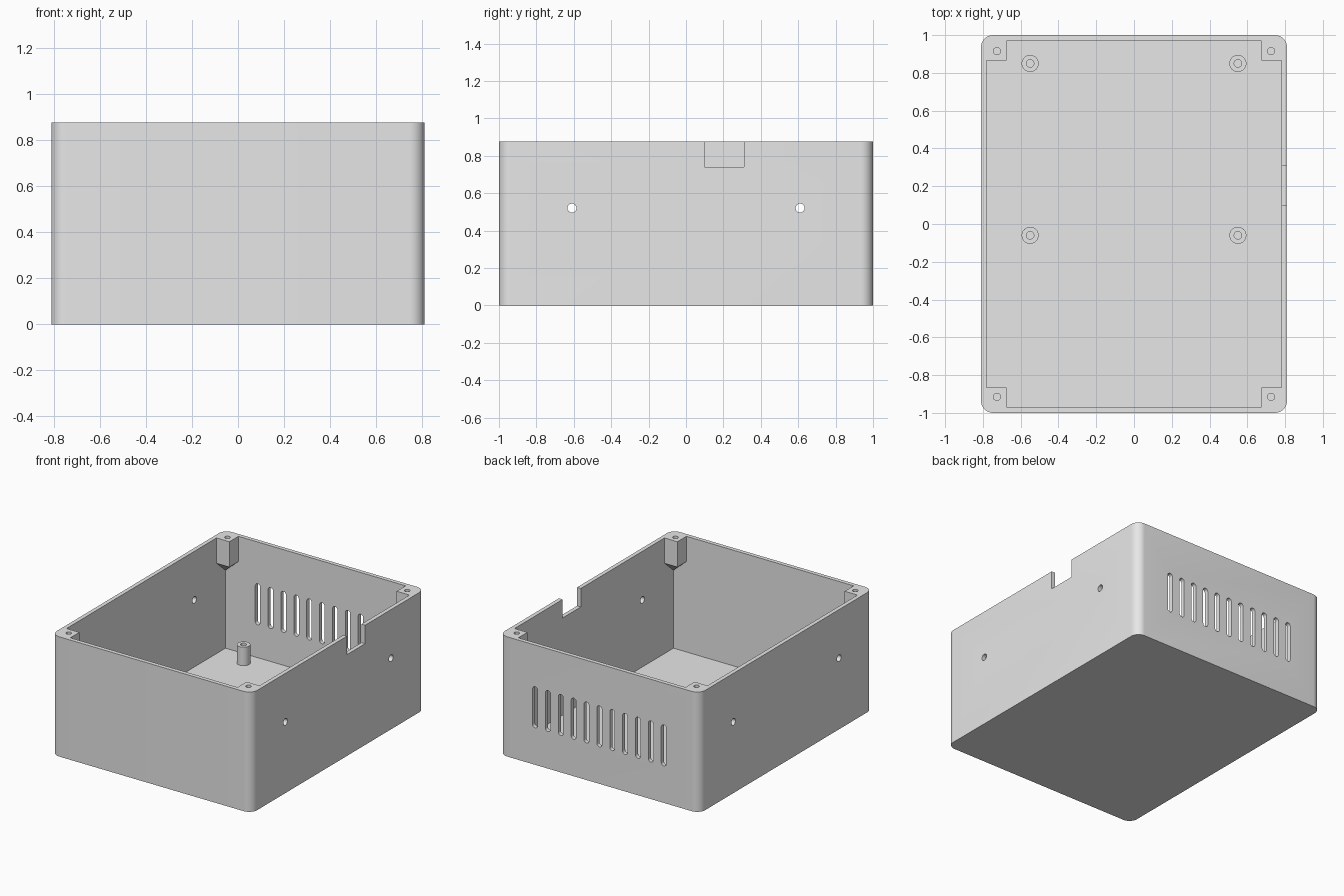
import bpy, bmesh, math
from mathutils import Matrix, Vector

if "Cube" in bpy.data.objects:
    bpy.data.objects.remove(bpy.data.objects["Cube"], do_unlink=True)

W, D, H, WALL, FLOOR = 1.62, 2.0, 0.875, 0.03, 0.03

grey = bpy.data.materials.new("plastic grey")
grey.use_nodes = True
COLOUR = (0.8, 0.8, 0.8, 1)
grey.diffuse_color = COLOUR
grey.node_tree.nodes["Principled BSDF"].inputs["Base Color"].default_value = COLOUR


def make(name, bm):
    bmesh.ops.recalc_face_normals(bm, faces=bm.faces)
    mesh = bpy.data.meshes.new(name)
    bm.to_mesh(mesh)
    bm.free()
    ob = bpy.data.objects.new(name, mesh)
    bpy.context.collection.objects.link(ob)
    mesh.materials.append(grey)
    return ob


def rounded(w, h, r, steps=10):
    """Outline of a rounded rectangle; radius of half the width gives a slot."""
    pts = []
    for i, (sx, sy) in enumerate([(1, 1), (-1, 1), (-1, -1), (1, -1)]):
        for s in range(steps + 1):
            a = math.radians(90) * (i + s / steps)
            p = (sx * (w / 2 - r) + r * math.cos(a), sy * (h / 2 - r) + r * math.sin(a))
            if not pts or math.dist(p, pts[-1]) > 1e-5:
                pts.append(p)
    if math.dist(pts[0], pts[-1]) < 1e-5:
        pts.pop()
    return pts


def circle(r, n=32):
    return [(r * math.cos(math.tau * i / n), r * math.sin(math.tau * i / n)) for i in range(n)]


def prism(bm, pts, depth, at, turn=Matrix()):
    """Extrude an outline along local z from 0 to depth, turn it and place it."""
    m = Matrix.Translation(at) @ turn
    low = [bm.verts.new(m @ Vector((x, y, 0))) for x, y in pts]
    top = [bm.verts.new(m @ Vector((x, y, depth))) for x, y in pts]
    bm.faces.new(low[::-1])
    bm.faces.new(top)
    for i in range(len(pts)):
        j = (i + 1) % len(pts)
        bm.faces.new((low[i], low[j], top[j], top[i]))


def combine(target, tool, operation):
    mod = target.modifiers.new(operation, 'BOOLEAN')
    mod.operation, mod.object, mod.solver = operation, tool, 'EXACT'
    bpy.context.view_layer.objects.active = target
    bpy.ops.object.modifier_apply(modifier=mod.name)
    bpy.data.objects.remove(tool, do_unlink=True)


def smooth(ob):
    bpy.ops.object.select_all(action='DESELECT')
    ob.select_set(True)
    bpy.context.view_layer.objects.active = ob
    bpy.ops.object.shade_smooth_by_angle(angle=math.radians(30))


# Open box with rounded upright corners
bm = bmesh.new()
prism(bm, rounded(W, D, 0.065), H, (0, 0, 0))
case = make("case", bm)

bm = bmesh.new()
inner_w, inner_d = W - 2 * WALL, D - 2 * WALL
bmesh.ops.create_cube(bm, size=1, matrix=Matrix.Translation((0, 0, FLOOR + H / 2))
                      @ Matrix.Diagonal((inner_w, inner_d, H, 1)))
combine(case, make("cavity", bm), 'DIFFERENCE')

# Corner screw blocks, tapering down into the corners
bm = bmesh.new()
x0, y0, x1, y1 = 0.676, 0.866, 0.79, 0.98
for sx in (-1, 1):
    for sy in (-1, 1):
        pts = [(x, y, H) for x in (x0, x1) for y in (y0, y1)]
        pts += [(x0, y0, 0.69), (x1, y0, 0.69), (x0, y1, 0.69), (x1, y1, 0.59)]
        verts = [bm.verts.new((sx * x, sy * y, z)) for x, y, z in pts]
        bmesh.ops.convex_hull(bm, input=verts)
combine(case, make("corner_blocks", bm), 'UNION')

# Openings: screw holes, side holes, cable notch and back vents
bm = bmesh.new()
along_x = Matrix.Rotation(math.radians(90), 4, 'Y')
along_y = Matrix.Rotation(math.radians(90), 4, 'X')
for sx in (-1, 1):
    for sy in (-1, 1):
        prism(bm, circle(0.019, 24), 0.2, (sx * 0.726, sy * 0.915, H - 0.15))
        prism(bm, circle(0.024), 0.1, (sx * 0.8 - 0.05, sy * 0.61, 0.52), along_x)
bmesh.ops.create_cube(bm, size=1, matrix=Matrix.Translation((0.8, 0.205, 0.84))
                      @ Matrix.Diagonal((0.1, 0.21, 0.2, 1)))
for i in range(-5, 6):
    prism(bm, rounded(0.04, 0.3, 0.02, 6), 0.1, (i * 0.104, 1.03, 0.42), along_y)
combine(case, make("openings", bm), 'DIFFERENCE')
smooth(case)

# Hollow board standoffs on the floor
for side, x in (("left", 0.55), ("right", -0.55)):
    for end, y in (("back", 0.85), ("middle", -0.06)):
        bm = bmesh.new()
        rings = [[bm.verts.new((px, py, z)) for px, py in circle(r)]
                 for r, z in ((0.045, 0), (0.045, 0.135), (0.02, 0.135), (0.02, 0))]
        for a, b in zip(rings, rings[1:] + rings[:1]):
            for i in range(len(a)):
                j = (i + 1) % len(a)
                bm.faces.new((a[i], a[j], b[j], b[i]))
        standoff = make(f"standoff_{end}_{side}", bm)
        standoff.location = (x, y, FLOOR)
        smooth(standoff)
